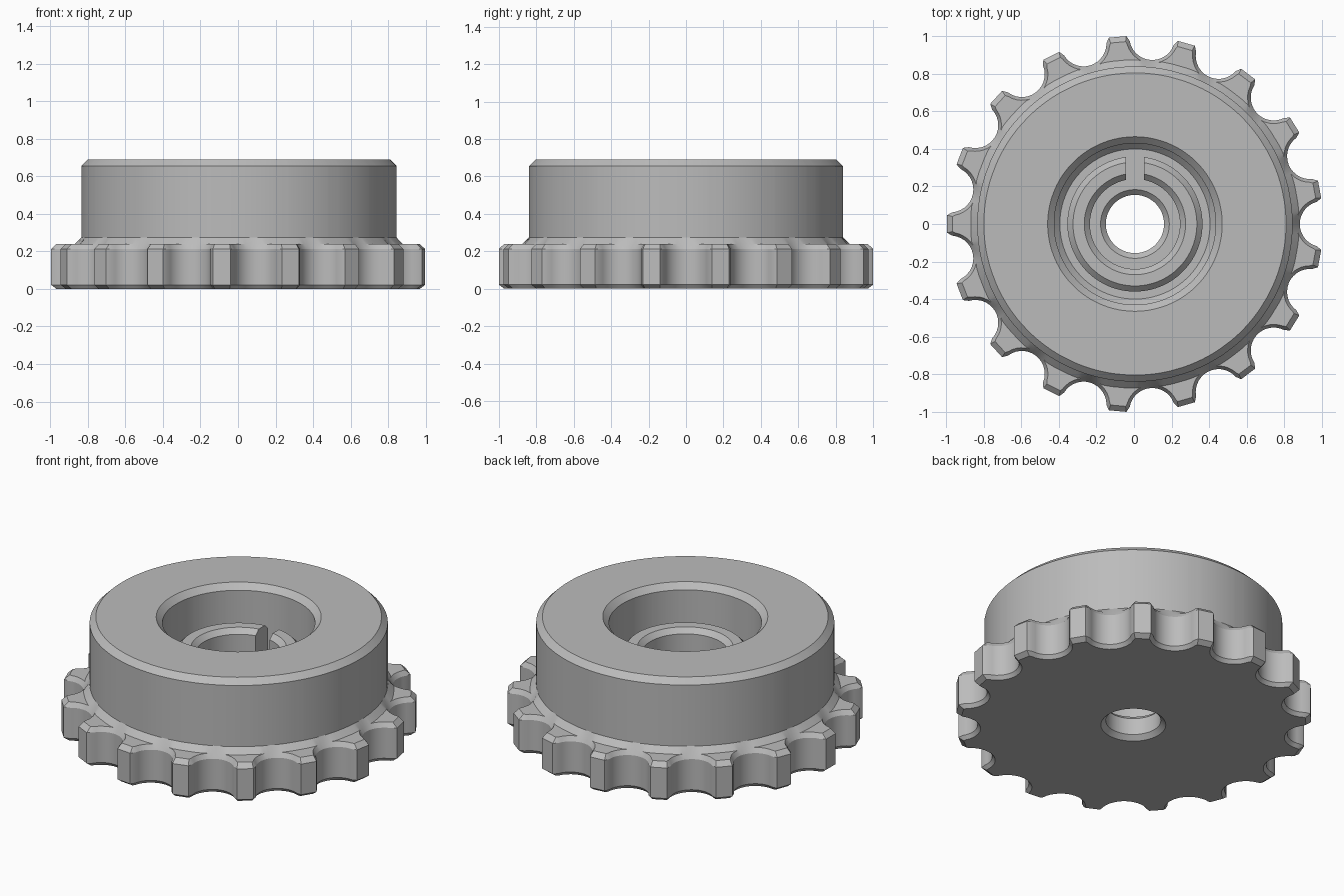
import bpy, bmesh, math
from mathutils import Vector

if "Cube" in bpy.data.objects:
    bpy.data.objects.remove(bpy.data.objects["Cube"])

TEETH = 17
PITCH = 2 * math.pi / TEETH
SHIFT_X = 0.005

steel = bpy.data.materials.new("steel_grey")
steel.diffuse_color = (0.5, 0.5, 0.5, 1)
steel.use_nodes = True
steel.node_tree.nodes["Principled BSDF"].inputs["Base Color"].default_value = steel.diffuse_color


def tooth_outline(gap_r, tip_r, half_tip, shoulder):
    """Closed scalloped outline: a round gap, then a flat bevelled tooth tip."""
    pts = []
    phi = math.acos((1.0 - shoulder) / gap_r)
    for k in range(TEETH):
        c, s = math.cos(k * PITCH), math.sin(k * PITCH)
        for i in range(15):
            a = -phi + 2 * phi * i / 14
            x, y = 1.0 - gap_r * math.cos(a), gap_r * math.sin(a)
            pts.append((c * x - s * y, s * x + c * y))
        c, s = math.cos((k + .5) * PITCH), math.sin((k + .5) * PITCH)
        for y in (-half_tip, half_tip):
            pts.append((c * tip_r - s * y, s * tip_r + c * y))
    return pts


def finish(name, bm):
    bmesh.ops.remove_doubles(bm, verts=bm.verts, dist=1e-4)
    bmesh.ops.recalc_face_normals(bm, faces=bm.faces)
    mesh = bpy.data.meshes.new(name)
    bm.to_mesh(mesh)
    bm.free()
    mesh.materials.append(steel)
    ob = bpy.data.objects.new(name, mesh)
    ob.location.x = SHIFT_X
    bpy.context.collection.objects.link(ob)
    bpy.ops.object.select_all(action='DESELECT')
    ob.select_set(True)
    bpy.context.view_layer.objects.active = ob
    bpy.ops.object.shade_smooth_by_angle(angle=math.radians(25))


# Sprocket: one closed loft from the shaft hole, over the hub, round the teeth
outer = tooth_outline(0.122, 1.001, 0.047, 0.968)
inset = tooth_outline(0.139, 0.972, 0.040, 0.950)
angles = [math.atan2(y, x) for x, y in inset]


def circle(r, z):
    return [(r * math.cos(a), r * math.sin(a), z) for a in angles]


def level(outline, z):
    return [(x, y, z) for x, y in outline]


# Flare foot is trimmed where the tooth gaps bite into it
flare = []
for (x, y), a in zip(inset, angles):
    r = min(0.875, math.hypot(x, y))
    flare.append((r * math.cos(a), r * math.sin(a), 0.24))

hub = [(0.183, 0), (0.155, 0.027), (0.155, 0.13), (0.183, 0.158),
       (0.40, 0.158), (0.43, 0.19), (0.43, 0.655), (0.465, 0.69),
       (0.805, 0.69), (0.84, 0.655), (0.84, 0.275)]
rings = [circle(r, z) for r, z in hub]
rings += [flare, level(inset, 0.24), level(outer, 0.212),
          level(outer, 0.022), level(inset, 0)]

bm = bmesh.new()
loops = [[bm.verts.new(p) for p in ring] for ring in rings]
n = len(angles)
for j, a in enumerate(loops):
    b = loops[(j + 1) % len(loops)]
    for i in range(n):
        k = (i + 1) % n
        bm.faces.new((a[i], a[k], b[k], b[i]))
finish("sprocket_hub", bm)

# Split collar standing inside the bore, with a parallel-sided slot at the back
section = [(0.24, 0.15), (0.24, 0.47), (0.27, 0.50), (0.33, 0.50),
           (0.36, 0.47), (0.36, 0.15)]
STEPS = 96
bm = bmesh.new()
cols = []
for i in range(STEPS + 1):
    col = []
    for r, z in section:
        gap = math.asin(0.048 / r)
        a = math.pi / 2 + gap + (2 * math.pi - 2 * gap) * i / STEPS
        col.append(bm.verts.new((r * math.cos(a), r * math.sin(a), z)))
    cols.append(col)
m = len(section)
for a, b in zip(cols, cols[1:]):
    for i in range(m):
        k = (i + 1) % m
        bm.faces.new((a[i], a[k], b[k], b[i]))
bm.faces.new(cols[0])
bm.faces.new(cols[-1])
finish("split_collar", bm)
